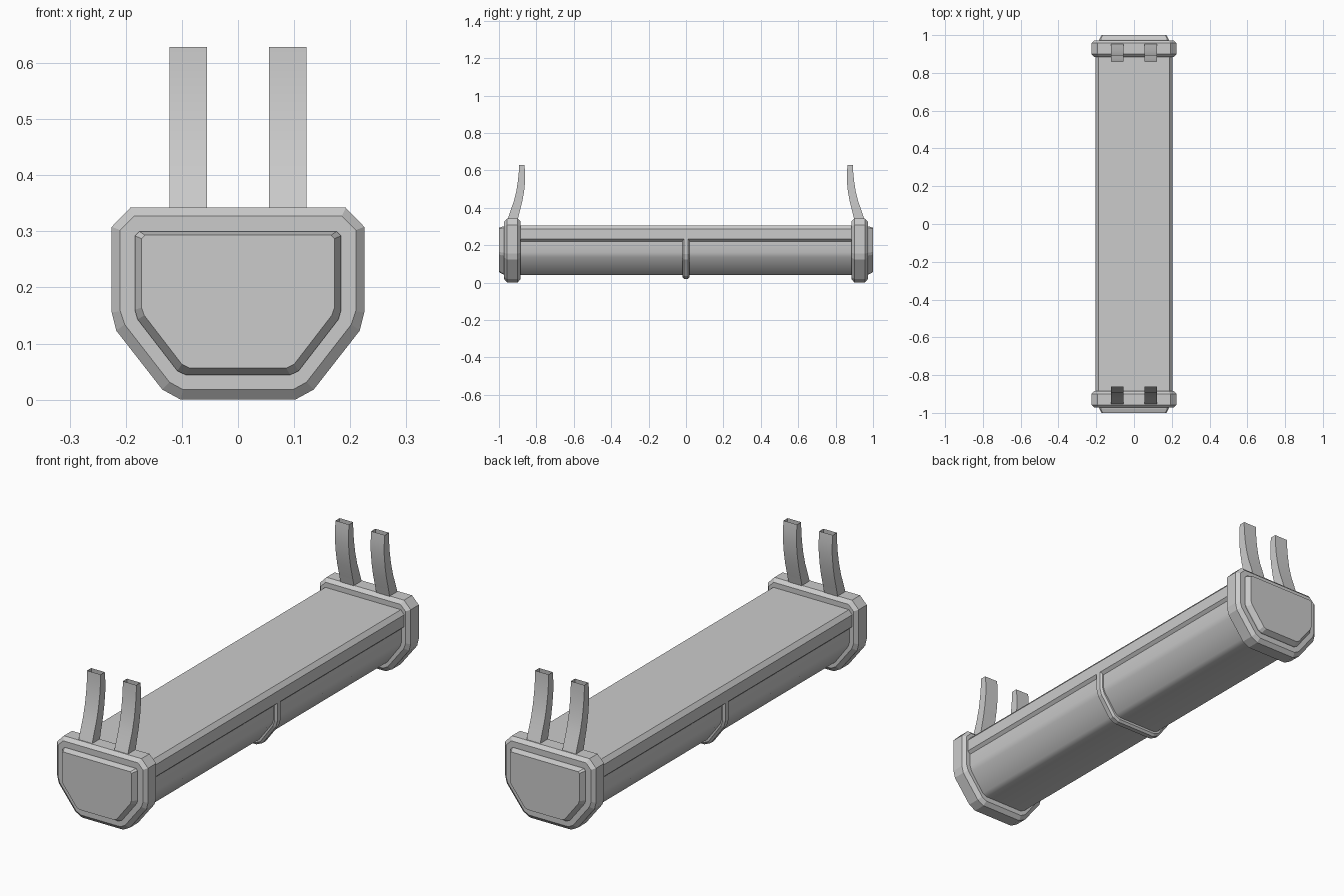
import bpy, bmesh, math

if "Cube" in bpy.data.objects:
    bpy.data.objects.remove(bpy.data.objects["Cube"])


def finish(name, bm, mirror=False, smooth=None):
    bmesh.ops.recalc_face_normals(bm, faces=bm.faces[:])
    me = bpy.data.meshes.new(name)
    bm.to_mesh(me)
    bm.free()
    ob = bpy.data.objects.new(name, me)
    bpy.context.collection.objects.link(ob)
    if mirror:
        mod = ob.modifiers.new("mirror", 'MIRROR')
        mod.use_axis = (False, True, False)
    if smooth:
        bpy.ops.object.select_all(action='DESELECT')
        bpy.context.view_layer.objects.active = ob
        ob.select_set(True)
        bpy.ops.object.shade_smooth_by_angle(angle=math.radians(smooth))
    return ob


def loft(name, sections, **kw):
    """Join symmetric half-profiles [(x, z), ...] placed at y into a capped solid."""
    bm = bmesh.new()
    rings = []
    for half, y in sections:
        pts = half + [(-x, z) for x, z in reversed(half)]
        rings.append([bm.verts.new((x, y, z)) for x, z in pts])
    n = len(rings[0])
    for a, b in zip(rings, rings[1:]):
        for i in range(n):
            j = (i + 1) % n
            bm.faces.new((a[i], a[j], b[j], b[i]))
    bm.faces.new(rings[0])
    bm.faces.new(rings[-1])
    return finish(name, bm, **kw)


# End caps: chamfered collars
outer = [(.102, 0), (.135, .018), (.217, .123), (.225, .155), (.225, .308), (.192, .342)]
inner = [(.098, .018), (.122, .031), (.202, .134), (.21, .158), (.21, .302), (.185, .327)]
loft("end_collar", [(inner, .885), (outer, .9), (outer, .957), (inner, .972)], mirror=True)

# Raised end plates
base = [(.093, .044), (.108, .051), (.179, .143), (.184, .16), (.184, .292), (.176, .3)]
face = [(.086, .056), (.1, .063), (.167, .15), (.172, .164), (.172, .287), (.166, .293)]
loft("end_plate", [(base, .968), (base, .978), (face, 1.0)], mirror=True)

# Lower trough with softly shaded sides
trough = [(.095, .04), (.118, .05), (.182, .136), (.19, .16), (.19, .225)]
loft("trough", [(trough, -.89), (trough, .89)], smooth=60)

# Lid with chamfered edges
lid = [(.188, .218), (.203, .232), (.203, .285), (.187, .304)]
loft("lid", [(lid, -.89), (lid, .89)])

# Middle band around the trough
band = [(.1, .02), (.13, .034), (.195, .122), (.203, .152), (.203, .235)]
slim = [(.098, .03), (.124, .042), (.187, .13), (.195, .156), (.195, .235)]
loft("middle_band", [(slim, -.019), (band, -.011), (band, .011), (slim, .019)])

# Curved straps, open at the top
path = [(.955, .9, .335), (.94, .889, .38), (.922, .876, .43),
        (.908, .866, .485), (.899, .86, .54), (.894, .86, .59), (.893, .864, .628)]
for side, sx in (("left", -1), ("right", 1)):
    bm = bmesh.new()
    rings = [[bm.verts.new((sx * x, y, z)) for x, y in
              ((.055, yo), (.122, yo), (.122, yi), (.055, yi))] for yo, yi, z in path]
    for a, b in zip(rings, rings[1:]):
        for i in range(4):
            j = (i + 1) % 4
            bm.faces.new((a[i], a[j], b[j], b[i]))
    finish(side + "_strap", bm, mirror=True, smooth=30)
